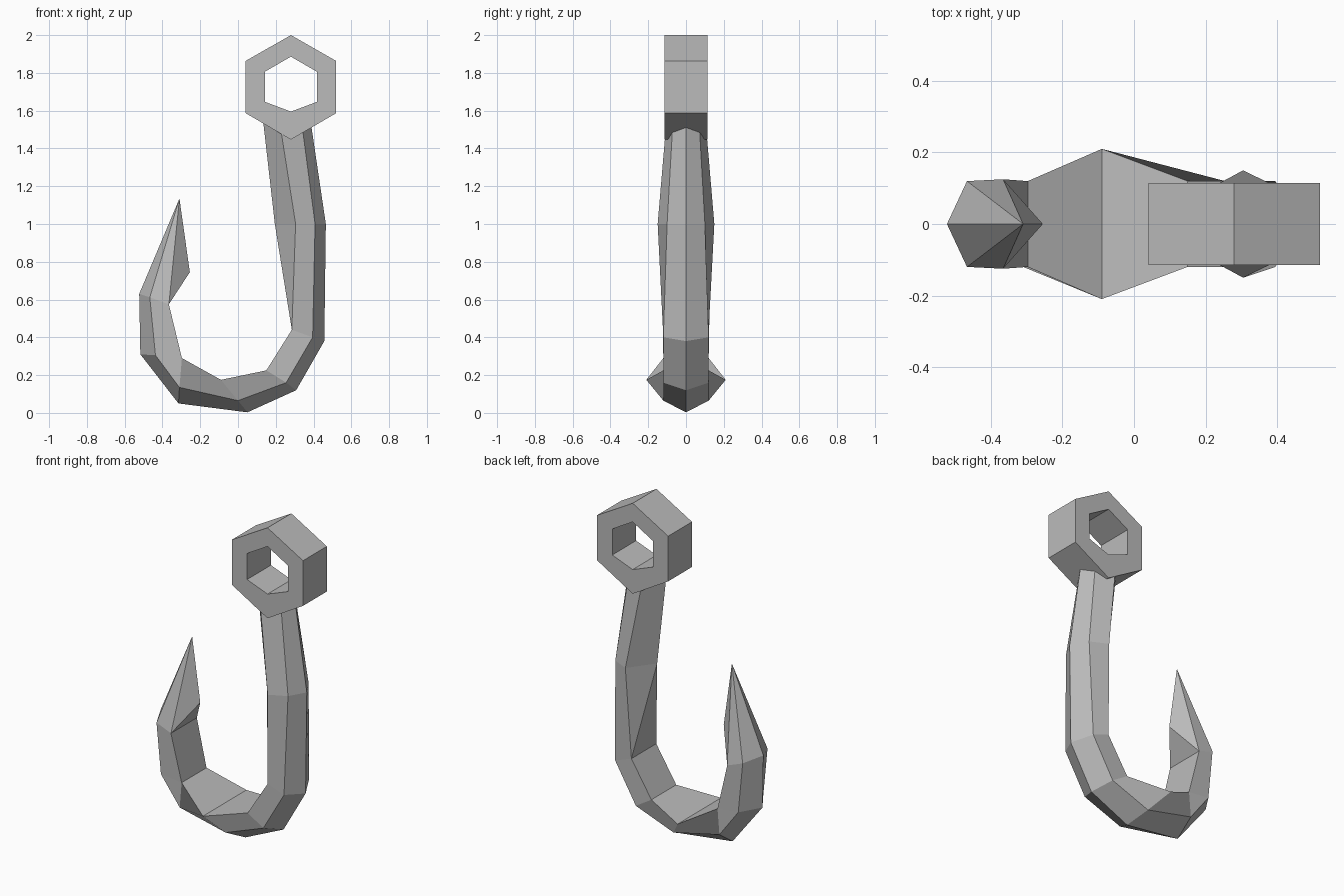
import bpy, bmesh

if "Cube" in bpy.data.objects:
    bpy.data.objects.remove(bpy.data.objects["Cube"], do_unlink=True)

steel = bpy.data.materials.new("grey_steel")
steel.use_nodes = True
colour = (0.5, 0.5, 0.5, 1)
steel.diffuse_color = colour
steel.node_tree.nodes["Principled BSDF"].inputs["Base Color"].default_value = colour


def finish(bm, name):
    """Clean the mesh and place it in the scene as a flat-shaded object."""
    bmesh.ops.remove_doubles(bm, verts=bm.verts[:], dist=0.0005)
    bmesh.ops.recalc_face_normals(bm, faces=bm.faces[:])
    mesh = bpy.data.meshes.new(name)
    bm.to_mesh(mesh)
    bm.free()
    mesh.materials.append(steel)
    bpy.context.collection.objects.link(bpy.data.objects.new(name, mesh))


def point(bm, xz, y=0):
    return bm.verts.new((xz[0], y, xz[1]))


def ring(bm, outer, side, inner, side_y=0.12, inner_y=0.12, ridge=None):
    """Mirrored cross-section: outer keel, two sides, two inner corners, optional ridge."""
    verts = [point(bm, outer), point(bm, side, side_y), point(bm, inner, inner_y)]
    if ridge:
        verts.append(point(bm, ridge))
    return verts + [point(bm, inner, -inner_y), point(bm, side, -side_y)]


def bridge(bm, a, b):
    for i in range(len(a)):
        j = (i + 1) % len(a)
        bm.faces.new((a[i], a[j], b[j], b[i]))


# Hook: six-sided upper shank
bm = bmesh.new()
top = ring(bm, (.385, 1.54), (.338, 1.53), (.222, 1.53), .07, .105, (.132, 1.555))
mid = ring(bm, (.465, 1.0), (.408, 1.0), (.305, 1.0), .1, .15, (.195, 1.0))
bm.faces.new(top)
bridge(bm, top, mid)

# Five-sided bend, from the lower shank round to the point
bend = [
    ring(bm, (.457, .38), (.395, .4), (.285, .44)),
    ring(bm, (.308, .12), (.255, .16), (.15, .225)),
    ring(bm, (.05, .003), (0, .065), (-.09, .175), inner_y=.21),
    ring(bm, (-.315, .05), (-.31, .135), (-.297, .29)),
    ring(bm, (-.517, .31), (-.437, .305), (-.297, .29)),
    ring(bm, (-.523, .63), (-.467, .612), (-.366, .575), inner_y=.125),
]
for a, b in zip(bend, bend[1:]):
    bridge(bm, a, b)

# The inner ridge of the shank splits into the flat inside of the bend
low = bend[0]
o, s1, n1, ridge, n2, s2 = mid
for face in ((o, s1, low[1], low[0]), (s1, n1, low[2], low[1]),
             (n1, ridge, low[2]), (ridge, low[3], low[2]), (ridge, n2, low[3]),
             (n2, s2, low[4], low[3]), (s2, o, low[0], low[4])):
    bm.faces.new(face)

# Sharp tip with a barb on its inner side
tip = point(bm, (-.31, 1.135))
barb = point(bm, (-.255, .745))
end = bend[-1]
rim = end[:3] + [barb] + end[3:]
for i, v in enumerate(rim):
    bm.faces.new((v, rim[(i + 1) % len(rim)], tip))
bm.faces.new((end[2], end[3], barb))
finish(bm, "hook")

# Eye: hexagonal ring at the top of the shank
bm = bmesh.new()
cx, half = .28, .115


def hexagon(width, bottom, low_z, high_z, peak, y):
    outline = [(cx, bottom), (cx + width, low_z), (cx + width, high_z),
               (cx, peak), (cx - width, high_z), (cx - width, low_z)]
    return [point(bm, p, y) for p in outline]


loops = [hexagon(*size, y) for size, y in (
    ((.24, 1.447, 1.587, 1.863, 2), -half),
    ((.24, 1.447, 1.587, 1.863, 2), half),
    ((.138, 1.595, 1.647, 1.806, 1.886), half),
    ((.138, 1.595, 1.647, 1.806, 1.886), -half))]
for a, b in zip(loops, loops[1:] + loops[:1]):
    bridge(bm, a, b)
finish(bm, "eye_ring")
